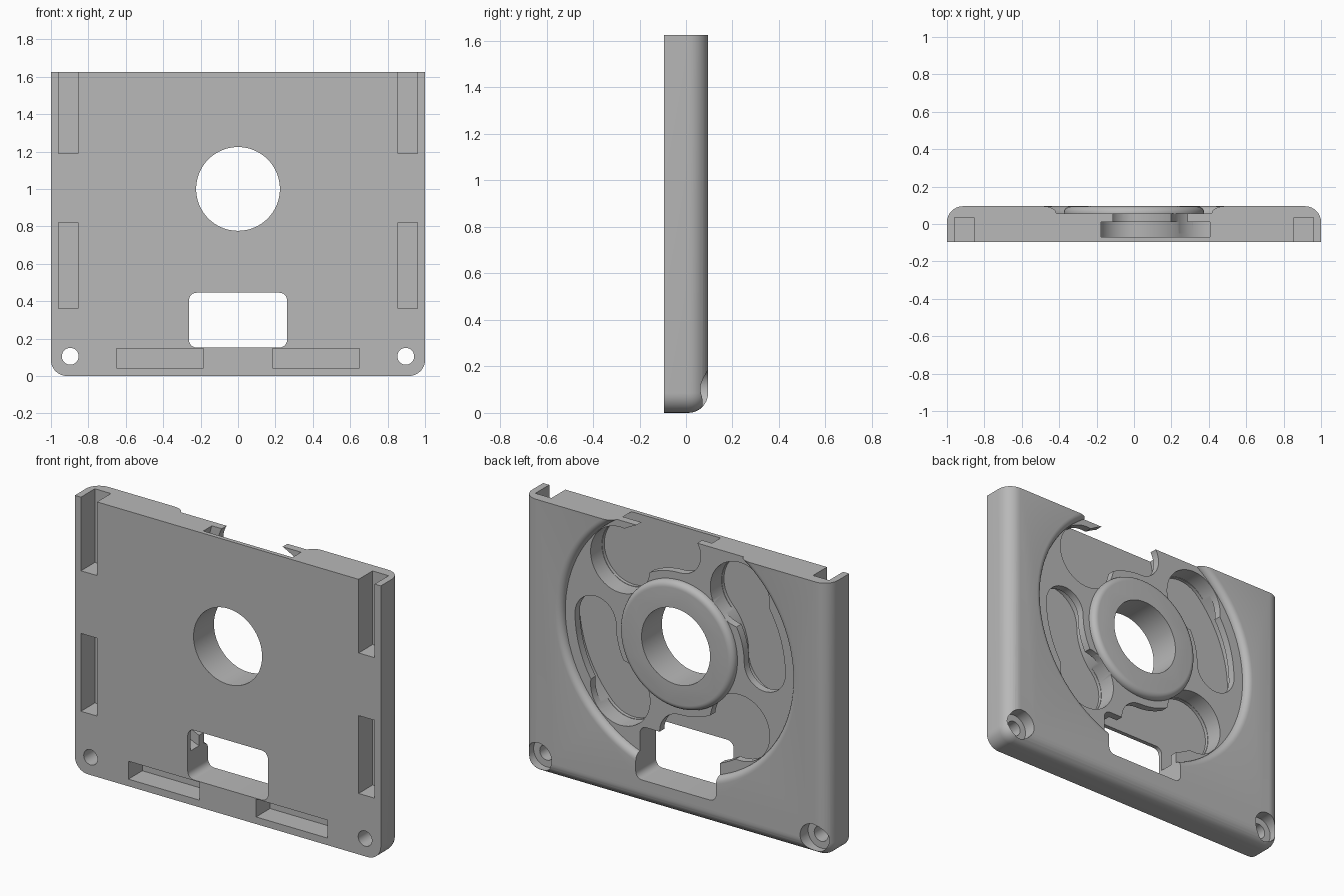
import bpy, bmesh
from math import sin, cos, pi, radians

cube = bpy.data.objects.get("Cube")
if cube:
    bpy.data.objects.remove(cube, do_unlink=True)

BACK, FRONT, TOP = 0.095, -0.095, 1.625
HUB_Z = 1.0          # height of the ring centre
FLOOR = 0.055        # depth of the round recess

grey = bpy.data.materials.new("plain_grey")
grey.use_nodes = True
grey.diffuse_color = (0.48, 0.48, 0.48, 1)
grey.node_tree.nodes["Principled BSDF"].inputs["Base Color"].default_value = grey.diffuse_color


def to_object(name, bm):
    bmesh.ops.recalc_face_normals(bm, faces=bm.faces)
    mesh = bpy.data.meshes.new(name)
    bm.to_mesh(mesh)
    bm.free()
    mesh.materials.append(grey)
    obj = bpy.data.objects.new(name, mesh)
    bpy.context.collection.objects.link(obj)
    return obj


def arc(cx, cz, r, a0, a1, n):
    return [(cx + r * cos(a0 + (a1 - a0) * i / n), cz + r * sin(a0 + (a1 - a0) * i / n))
            for i in range(n + 1)]


def prism(name, outline, y0, y1):
    """Extrude an (x, z) outline along y."""
    bm = bmesh.new()
    face = bm.faces.new([bm.verts.new((x, y0, z)) for x, z in outline])
    new = bmesh.ops.extrude_face_region(bm, geom=[face])["geom"]
    bmesh.ops.translate(bm, vec=(0, y1 - y0, 0),
                        verts=[v for v in new if isinstance(v, bmesh.types.BMVert)])
    return to_object(name, bm)


def box(name, x0, x1, y0, y1, z0, z1):
    return prism(name, [(x0, z0), (x1, z0), (x1, z1), (x0, z1)], y0, y1)


def disc(name, x, z, r, y0, y1, n=64):
    return prism(name, arc(x, z, r, 0, 2 * pi, n)[:-1], y0, y1)


def curved_slot(name, radius, half, a0, a1, y0, y1):
    """Round-ended slot following an arc about the hub."""
    pts = arc(0, HUB_Z, radius + half, a0, a1, 16)
    pts += arc(radius * cos(a1), HUB_Z + radius * sin(a1), half, a1, a1 + pi, 20)[1:]
    pts += arc(0, HUB_Z, radius - half, a1, a0, 16)[1:]
    pts += arc(radius * cos(a0), HUB_Z + radius * sin(a0), half, a0 + pi, a0 + 2 * pi, 20)[1:-1]
    return prism(name, pts, y0, y1)


def lathe(name, profile, n=96):
    """Spin a closed (radius, y) profile about the hub axis."""
    bm = bmesh.new()
    rings = [[bm.verts.new((r * cos(2 * pi * i / n), y, HUB_Z + r * sin(2 * pi * i / n)))
              for r, y in profile] for i in range(n)]
    m = len(profile)
    for i in range(n):
        a, b = rings[i], rings[(i + 1) % n]
        for j in range(m):
            k = (j + 1) % m
            bm.faces.new((a[j], a[k], b[k], b[j]))
    return to_object(name, bm)


# Plate body, rounded at the bottom corners and along the back rim except the top
plate = box("mounting_plate", -1, 1, FRONT, BACK, 0, TOP)
bm = bmesh.new()
bm.from_mesh(plate.data)
rounded = []
for e in bm.edges:
    mid = (e.verts[0].co + e.verts[1].co) / 2
    corner = abs(mid.y) < 0.01 and mid.z < 0.01
    back_rim = mid.y > 0.09 and mid.z < TOP - 0.01
    if corner or back_rim:
        rounded.append(e)
bmesh.ops.bevel(bm, geom=rounded, offset=0.085, offset_type='OFFSET', segments=8,
                profile=0.5, affect='EDGES', clamp_overlap=True)
bmesh.ops.recalc_face_normals(bm, faces=bm.faces)
bm.to_mesh(plate.data)
bm.free()

cutters = []

# Round recess on the back, leaving a rounded hub ring and a rounded outer lip
ring = [(0.375, FLOOR)] + arc(0.34, 0.06, 0.035, 0, pi / 2, 6)
ring += [(0.34, 0.13), (0.79, 0.13)]
ring += arc(0.79, FLOOR, 0.04, pi / 2, pi, 6)
cutters.append(lathe("recess_cutter", ring))

# Four keyhole slots: round entry, narrow neck and wide undercut
for q in range(4):
    a = pi / 4 + q * pi / 2
    end = a + pi / 4
    cutters.append(curved_slot("undercut_cutter", 0.553, 0.192, a, end, -0.07, 0.01))
    cutters.append(curved_slot("neck_cutter", 0.553, 0.134, a, end, -0.02, FLOOR + 0.001))
    cutters.append(disc("entry_cutter", 0.553 * cos(a), HUB_Z + 0.553 * sin(a), 0.194,
                        -0.05, FLOOR + 0.0015))

# Centre bore
cutters.append(disc("bore_cutter", 0, HUB_Z, 0.224, -0.2, 0.2))

# Rounded window
r, w, z0, z1 = 0.04, 0.262, 0.152, 0.445
window = []
for i, (x, z) in enumerate([(w - r, z1 - r), (r - w, z1 - r), (r - w, z0 + r), (w - r, z0 + r)]):
    window += arc(x, z, r, i * pi / 2, (i + 1) * pi / 2, 6)
cutters.append(prism("window_cutter", window, -0.2, 0.2))

# Front pockets and screw holes, mirrored left and right
for s in (-1, 1):
    for xa, xb, za, zb in ((0.855, 0.96, 1.19, 1.8), (0.855, 0.96, 0.36, 0.82),
                           (0.185, 0.65, 0.042, 0.148)):
        lo, hi = sorted((s * xa, s * xb))
        cutters.append(box("pocket_cutter", lo, hi, -0.2, 0.035, za, zb))
    cutters.append(disc("screw_cutter", s * 0.897, 0.105, 0.045, -0.2, 0.2, 32))
    cutters.append(disc("counterbore_cutter", s * 0.897, 0.105, 0.085, 0.02, 0.2, 40))

# Cut everything, bake the result and drop the cutters
for c in cutters:
    c.hide_render = True
    mod = plate.modifiers.new(c.name, 'BOOLEAN')
    mod.operation = 'DIFFERENCE'
    mod.solver = 'EXACT'
    mod.object = c
bpy.context.view_layer.update()
graph = bpy.context.evaluated_depsgraph_get()
baked = bpy.data.meshes.new_from_object(plate.evaluated_get(graph))
plate.modifiers.clear()
plate.data = baked
baked.materials.clear()
baked.materials.append(grey)
for c in cutters:
    bpy.data.objects.remove(c, do_unlink=True)

bpy.ops.object.select_all(action='DESELECT')
plate.select_set(True)
bpy.context.view_layer.objects.active = plate
bpy.ops.object.shade_smooth_by_angle(angle=radians(30))
